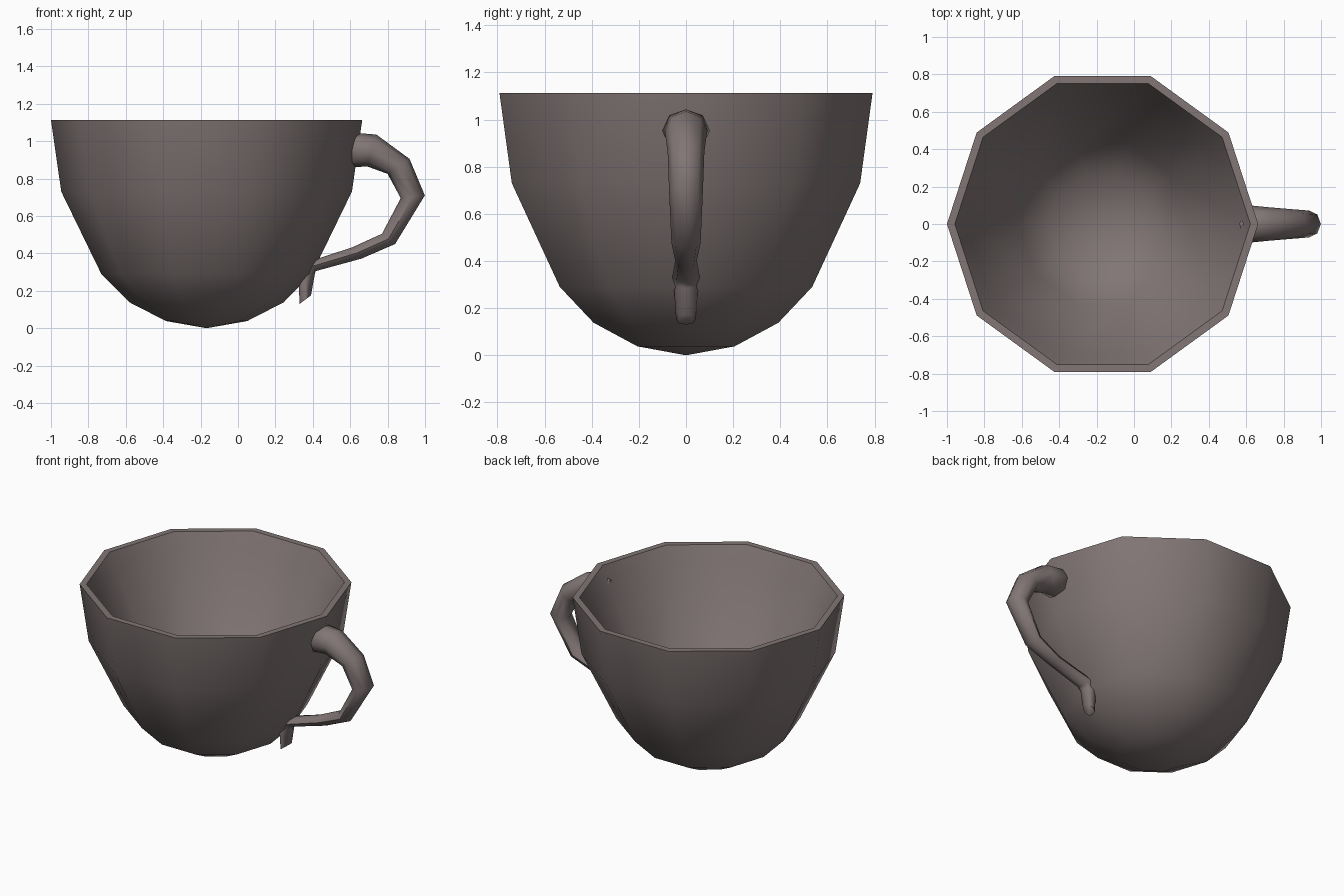
import bpy, bmesh
from math import sin, cos, pi
from mathutils import Vector

if "Cube" in bpy.data.objects:
    bpy.data.objects.remove(bpy.data.objects["Cube"])

mat = bpy.data.materials.new("dark_clay")
mat.diffuse_color = (0.22, 0.18, 0.178, 1)
mat.use_nodes = True
mat.node_tree.nodes["Principled BSDF"].inputs["Base Color"].default_value = mat.diffuse_color


def finish(name, bm, angle):
    bmesh.ops.recalc_face_normals(bm, faces=bm.faces)
    mesh = bpy.data.meshes.new(name)
    bm.to_mesh(mesh)
    bm.free()
    ob = bpy.data.objects.new(name, mesh)
    bpy.context.collection.objects.link(ob)
    mesh.materials.append(mat)
    bpy.ops.object.select_all(action='DESELECT')
    ob.select_set(True)
    bpy.context.view_layer.objects.active = ob
    bpy.ops.object.shade_smooth_by_angle(angle=angle)
    return ob


def bridge(bm, a, b):
    n = len(a)
    for i in range(n):
        bm.faces.new((a[i], a[(i + 1) % n], b[(i + 1) % n], b[i]))


# Cup bowl: ten-sided, outer wall up to the rim, then a straighter tapered inside
CX, SIDES = -0.168, 10
outer_bottom, inner_bottom = 0.0, 0.13
profile = [(0.217, 0.038), (0.412, 0.138), (0.563, 0.29), (0.777, 0.73), (0.832, 1.112),
           (0.79, 1.112), (0.738, 1.0), (0.45, 0.35), (0.28, 0.2)]
bm = bmesh.new()
rings = [[bm.verts.new((CX + r * cos(2 * pi * i / SIDES), r * sin(2 * pi * i / SIDES), z))
          for i in range(SIDES)] for r, z in profile]
for a, b in zip(rings, rings[1:]):
    bridge(bm, a, b)
for ring, z in ((rings[0], outer_bottom), (rings[-1], inner_bottom)):
    tip = bm.verts.new((CX, 0, z))
    for i in range(SIDES):
        bm.faces.new((tip, ring[i], ring[(i + 1) % SIDES]))
finish("cup_bowl", bm, 1.0)

# Handle: tapered eight-sided loop; each row is outer x, z, inner x, z, half width
sections = [(0.565, 1.03, 0.58, 0.90, 0.04),
            (0.62, 1.045, 0.61, 0.86, 0.10),
            (0.74, 1.035, 0.69, 0.865, 0.09),
            (0.917, 0.905, 0.80, 0.825, 0.078),
            (0.999, 0.71, 0.87, 0.695, 0.072),
            (0.84, 0.45, 0.77, 0.505, 0.062),
            (0.66, 0.372, 0.61, 0.432, 0.046),
            (0.415, 0.305, 0.39, 0.36, 0.058),
            (0.41, 0.285, 0.32, 0.31, 0.052),
            (0.39, 0.175, 0.33, 0.13, 0.042)]
bm = bmesh.new()
rings = []
for ox, oz, ix, iz, w in sections:
    o, n = Vector((ox, 0, oz)), Vector((ix, 0, iz))
    mid, half = (o + n) / 2, (o - n) / 2
    rings.append([bm.verts.new(mid + half * cos(k * pi / 4) + Vector((0, w * sin(k * pi / 4), 0)))
                  for k in range(8)])
for a, b in zip(rings, rings[1:]):
    bridge(bm, a, b)
bm.faces.new(rings[0])
bm.faces.new(rings[-1])
finish("handle", bm, 1.0)
